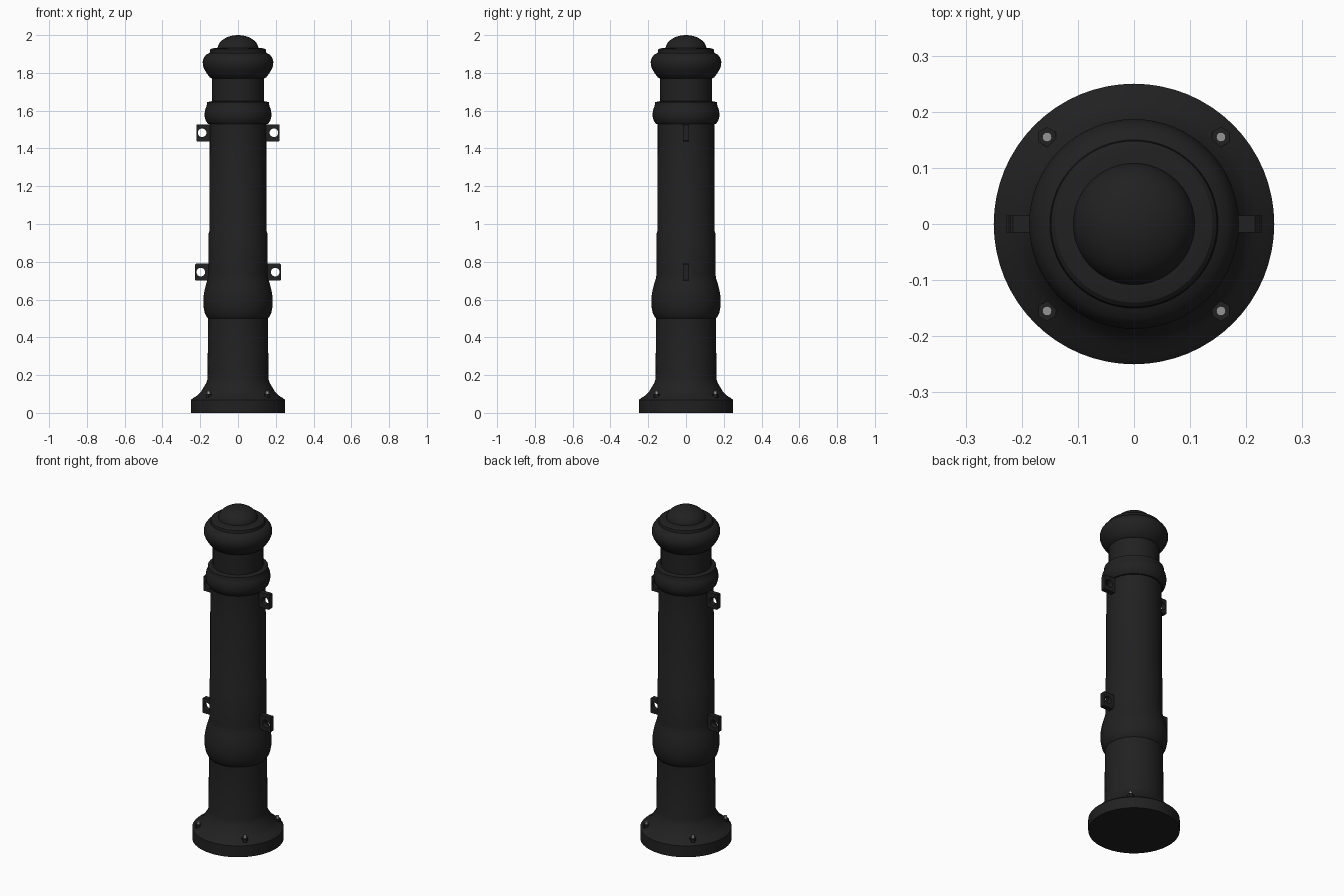
import bpy, bmesh
from math import pi, cos, sin, radians

if "Cube" in bpy.data.objects:
    bpy.data.objects.remove(bpy.data.objects["Cube"])


def material(name, rgb):
    m = bpy.data.materials.new(name)
    m.diffuse_color = (*rgb, 1)
    m.use_nodes = True
    m.node_tree.nodes["Principled BSDF"].inputs["Base Color"].default_value = m.diffuse_color
    return m


IRON = material("black_iron", (0.015, 0.015, 0.016))
STEEL = material("steel", (0.3, 0.3, 0.3))


def finish(ob, mat, angle=30):
    ob.data.materials.clear()
    ob.data.materials.append(mat)
    bpy.ops.object.select_all(action='DESELECT')
    ob.select_set(True)
    bpy.context.view_layer.objects.active = ob
    bpy.ops.object.shade_smooth_by_angle(angle=radians(angle))


def add(name, data):
    ob = bpy.data.objects.new(name, data)
    bpy.context.collection.objects.link(ob)
    return ob


def lathe(name, profile, mat, steps=64):
    bm = bmesh.new()
    vs = [bm.verts.new((r, 0, z)) for r, z in profile]
    es = [bm.edges.new(p) for p in zip(vs, vs[1:])]
    bmesh.ops.spin(bm, geom=vs + es, cent=(0, 0, 0), axis=(0, 0, 1),
                   angle=2 * pi, steps=steps)
    bmesh.ops.remove_doubles(bm, verts=bm.verts, dist=1e-5)
    bmesh.ops.recalc_face_normals(bm, faces=bm.faces)
    me = bpy.data.meshes.new(name)
    bm.to_mesh(me)
    bm.free()
    finish(add(name, me), mat)


# flared foot, lower shaft, bulge and main shaft
lathe("base_and_shaft", [
    (0, 0), (0.25, 0), (0.25, 0.068), (0.238, 0.078), (0.215, 0.092),
    (0.197, 0.11), (0.182, 0.135), (0.168, 0.158), (0.161, 0.18),
    (0.159, 0.50), (0.166, 0.508), (0.176, 0.53), (0.182, 0.56),
    (0.184, 0.59), (0.182, 0.62), (0.177, 0.65), (0.168, 0.685),
    (0.16, 0.71), (0.156, 0.735), (0.156, 0.95), (0.152, 0.96),
    (0.152, 1.36), (0.15, 1.37), (0.15, 1.54), (0, 1.54)], IRON)

# collar ring
lathe("collar_ring", [
    (0, 1.53), (0.158, 1.53), (0.17, 1.545), (0.176, 1.565), (0.177, 1.585),
    (0.174, 1.605), (0.168, 1.62), (0.166, 1.625), (0.164, 1.645),
    (0.14, 1.65), (0, 1.65)], IRON)

# neck and rounded head
lathe("neck_and_head", [
    (0, 1.645), (0.138, 1.645), (0.138, 1.77), (0.15, 1.777), (0.165, 1.797),
    (0.178, 1.818), (0.186, 1.84), (0.187, 1.86), (0.181, 1.88),
    (0.168, 1.897), (0.15, 1.905), (0.148, 1.922), (0.14, 1.929),
    (0.115, 1.933), (0, 1.933)], IRON)

# dome cap
lathe("dome_cap", [(0, 1.925)] + [
    (0.109 * cos(i * pi / 20), 1.925 + 0.075 * sin(i * pi / 20))
    for i in range(11)], IRON)


def lug(name, x_out, z_mid, hole_x, side):
    # pierced plate: outline and hole filled as one 2D curve, then thickened
    cu = bpy.data.curves.new(name, 'CURVE')
    cu.dimensions = '2D'
    cu.fill_mode = 'BOTH'
    cu.extrude = 0.015
    h = 0.045
    c = 0.004
    outline = [(0.13, -h), (x_out - c, -h), (x_out, c - h),
               (x_out, h - c), (x_out - c, h), (0.13, h)]
    hole = [(hole_x + 0.023 * cos(i * pi / 12), 0.023 * sin(i * pi / 12))
            for i in range(24)]
    for pts in (outline, hole):
        sp = cu.splines.new('POLY')
        sp.points.add(len(pts) - 1)
        for p, (x, y) in zip(sp.points, pts):
            p.co = (x, y, 0, 1)
        sp.use_cyclic_u = True
    tmp = add(name + "_curve", cu)
    dg = bpy.context.evaluated_depsgraph_get()
    me = bpy.data.meshes.new_from_object(tmp.evaluated_get(dg))
    bpy.data.objects.remove(tmp)
    ob = add(name, me)
    ob.rotation_euler = (pi / 2, 0, 0 if side > 0 else pi)
    ob.location.z = z_mid
    finish(ob, IRON)


# chain lugs on both sides
for side, tag in ((1, "right"), (-1, "left")):
    lug("upper_lug_" + tag, 0.22, 1.483, 0.19, side)
    lug("lower_lug_" + tag, 0.227, 0.745, 0.197, side)

# anchor nuts and studs on the foot
for sx in (1, -1):
    for sy in (1, -1):
        for name, n, r, z0, z1, mat in (("anchor_nut", 6, 0.018, 0.06, 0.101, IRON),
                                        ("anchor_stud", 16, 0.0085, 0.06, 0.117, STEEL)):
            bpy.ops.mesh.primitive_cylinder_add(
                vertices=n, radius=r, depth=z1 - z0,
                location=(sx * 0.155, sy * 0.155, (z0 + z1) / 2))
            ob = bpy.context.object
            ob.name = name
            finish(ob, mat)
